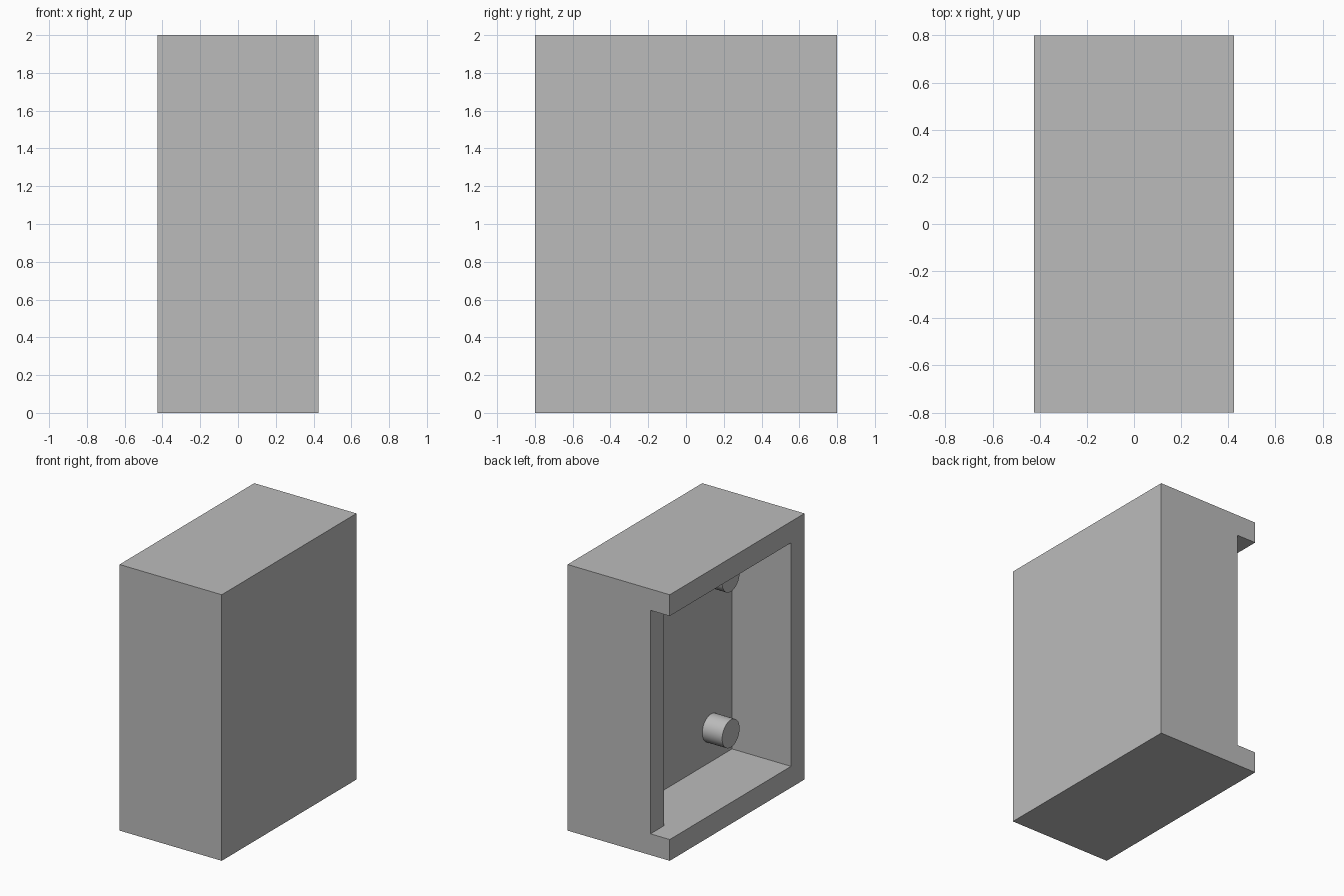
import bpy
import math

old = bpy.data.objects.get("Cube")
if old:
    bpy.data.objects.remove(old, do_unlink=True)

# Overall size and shared dimensions
W, D, H = 0.85, 1.6, 2.0
WALL = 0.16
POCKET = 0.49
OPEN_X = -W / 2
FLOOR_X = OPEN_X + POCKET

grey = bpy.data.materials.new("plain grey")
grey.use_nodes = True
colour = (0.5, 0.5, 0.5, 1)
grey.diffuse_color = colour
grey.node_tree.nodes["Principled BSDF"].inputs["Base Color"].default_value = colour


def box(name, low, high):
    """Axis-aligned box between two corners."""
    centre = [(a + b) / 2 for a, b in zip(low, high)]
    bpy.ops.mesh.primitive_cube_add(size=1, location=centre)
    ob = bpy.context.object
    ob.name = name
    ob.scale = [b - a for a, b in zip(low, high)]
    bpy.ops.object.transform_apply(location=True, rotation=False, scale=True)
    ob.data.materials.append(grey)
    return ob


def cut(target, cutter):
    """Subtract a cutter and remove it."""
    cutter.hide_render = True
    mod = target.modifiers.new("cut", 'BOOLEAN')
    mod.operation = 'DIFFERENCE'
    mod.solver = 'EXACT'
    mod.object = cutter
    bpy.context.view_layer.objects.active = target
    bpy.ops.object.modifier_apply(modifier=mod.name)
    bpy.data.objects.remove(cutter, do_unlink=True)


# Housing: solid block with a deep pocket on its right side
housing = box("housing", (-W / 2, -D / 2, 0), (W / 2, D / 2, H))
cut(housing, box("pocket_cutter",
                 (OPEN_X - 0.1, -D / 2 + WALL, WALL),
                 (FLOOR_X, D / 2 - WALL, H - WALL)))

# Step in the rear wall, lowering it between the top and bottom lips
cut(housing, box("rear_step_cutter",
                 (OPEN_X - 0.1, D / 2 - WALL - 0.1, WALL),
                 (OPEN_X + WALL, D / 2 + 0.1, H - WALL)))

# Two round pegs standing on the pocket floor
PEG_LENGTH = 0.165
SINK = 0.02
for name, side in (("lower_peg", -1), ("upper_peg", 1)):
    bpy.ops.mesh.primitive_cylinder_add(
        vertices=32, radius=0.104, depth=PEG_LENGTH + SINK,
        location=(FLOOR_X + (SINK - PEG_LENGTH) / 2, -0.39, H / 2 + side * 0.585),
        rotation=(0, math.pi / 2, 0))
    peg = bpy.context.object
    peg.name = name
    peg.data.materials.append(grey)
    bpy.ops.object.shade_smooth_by_angle(angle=math.radians(40))
